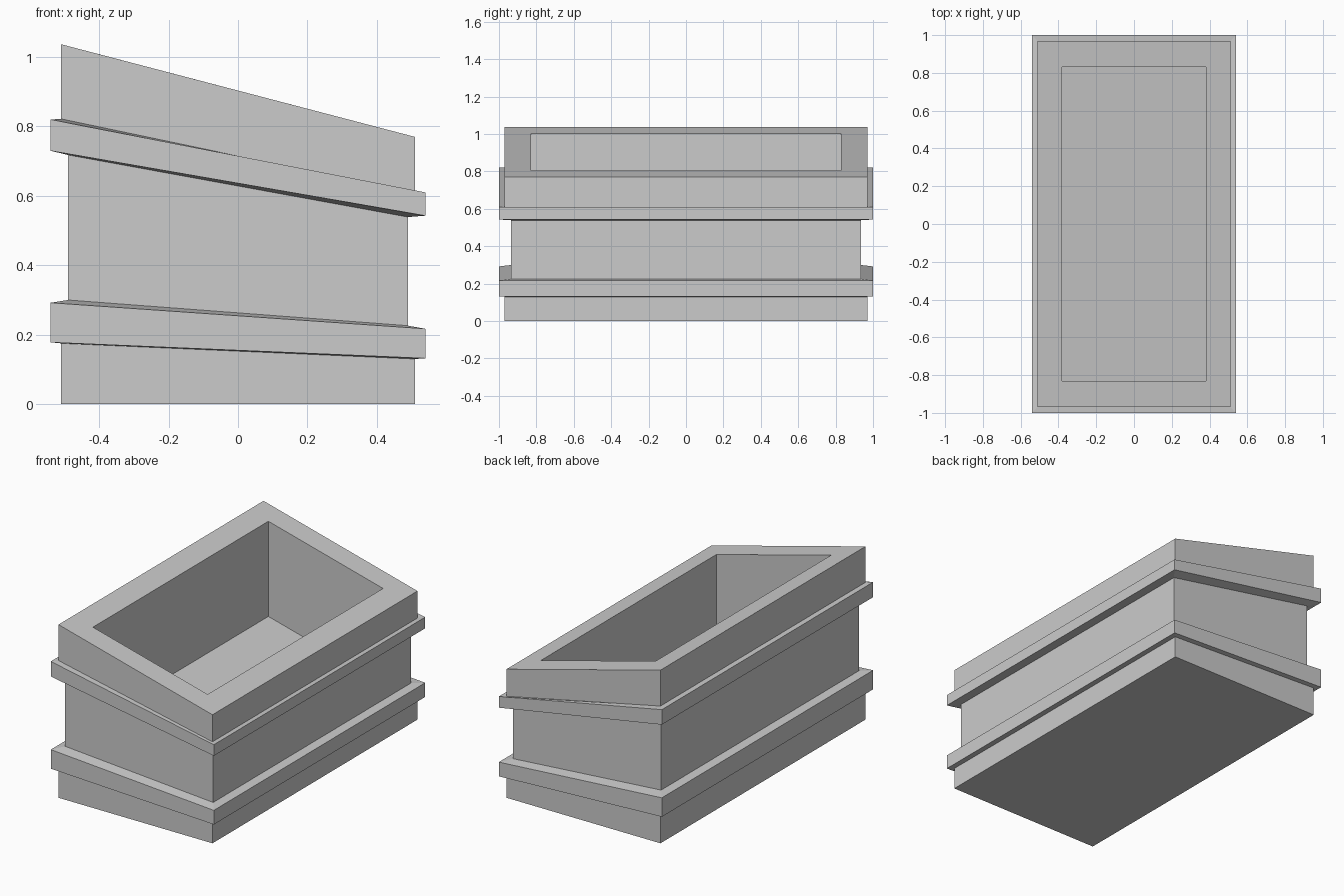
import bpy, bmesh

if "Cube" in bpy.data.objects:
    bpy.data.objects.remove(bpy.data.objects["Cube"])

# Stacked rectangular outlines: half x, half y, height at left end, height at right end
PROFILE = [
    (0.51, 0.97, 0.0, 0.0),       # foot
    (0.51, 0.97, 0.175, 0.13),
    (0.54, 1.00, 0.178, 0.132),   # lower band
    (0.54, 1.00, 0.292, 0.217),
    (0.49, 0.935, 0.30, 0.226),   # recessed middle wall
    (0.49, 0.935, 0.718, 0.539),
    (0.54, 1.00, 0.73, 0.543),    # upper band
    (0.54, 1.00, 0.82, 0.61),
    (0.51, 0.97, 0.822, 0.608),   # upper wall and sloping rim
    (0.51, 0.97, 1.037, 0.77),
    (0.38, 0.83, 1.003, 0.804),   # cavity
    (0.38, 0.83, 0.433, 0.234),
]


def loft_box(name, profile):
    bm = bmesh.new()
    rings = []
    for hx, hy, zl, zr in profile:
        corners = [(-hx, -hy, zl), (hx, -hy, zr), (hx, hy, zr), (-hx, hy, zl)]
        rings.append([bm.verts.new(c) for c in corners])
    for low, high in zip(rings, rings[1:]):
        for i in range(4):
            j = (i + 1) % 4
            bm.faces.new((low[i], low[j], high[j], high[i]))
    bm.faces.new(rings[0][::-1])   # underside
    bm.faces.new(rings[-1])        # cavity floor
    bmesh.ops.recalc_face_normals(bm, faces=bm.faces)
    mesh = bpy.data.meshes.new(name)
    bm.to_mesh(mesh)
    bm.free()
    obj = bpy.data.objects.new(name, mesh)
    bpy.context.collection.objects.link(obj)
    return obj


loft_box("sloped_planter_box", PROFILE)
